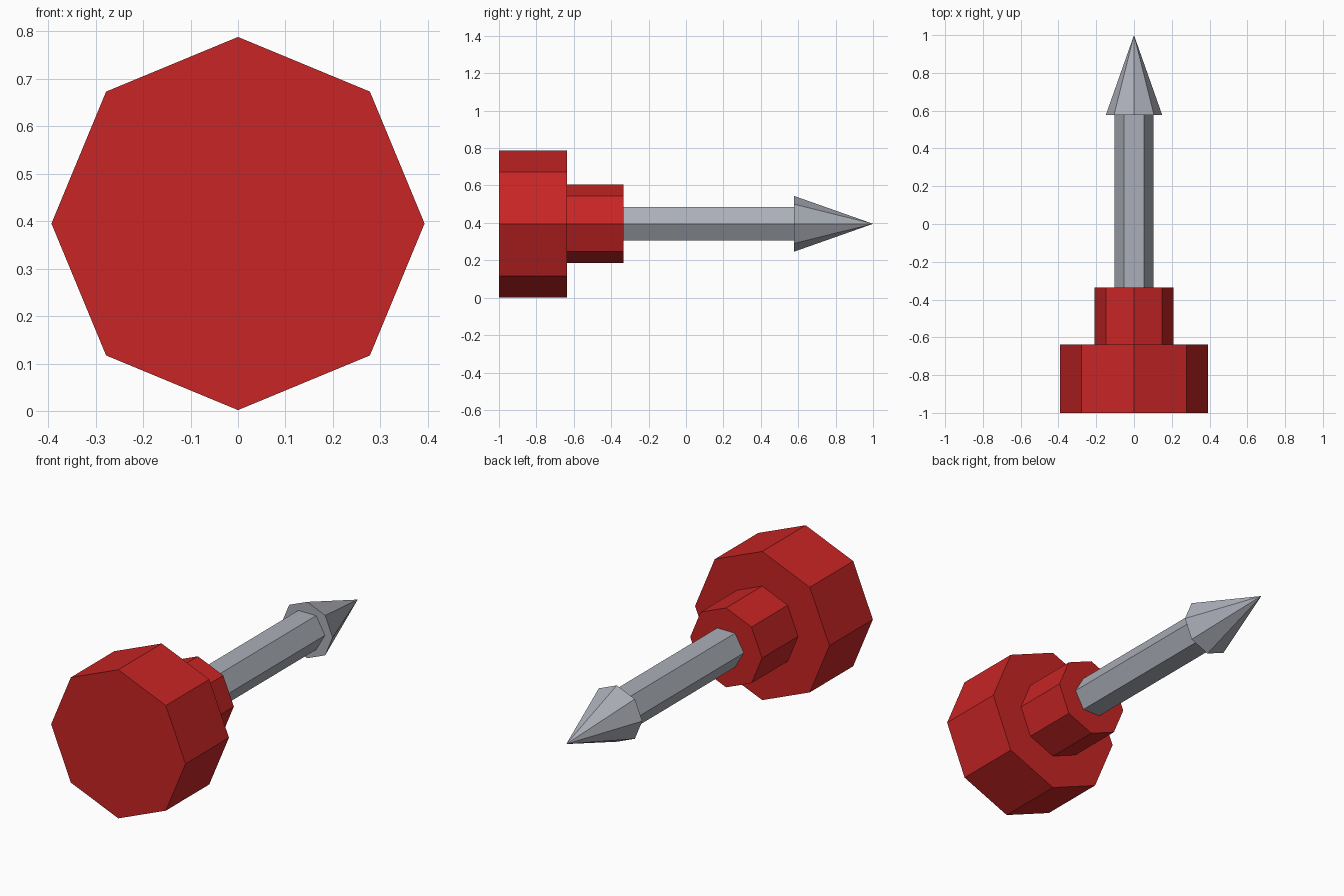
import bpy, bmesh
from math import cos, sin, tau

if "Cube" in bpy.data.objects:
    bpy.data.objects.remove(bpy.data.objects["Cube"])

AXIS_Z = 0.395  # height of the long axis


def material(name, color):
    m = bpy.data.materials.new(name)
    m.diffuse_color = (*color, 1)
    m.use_nodes = True
    m.node_tree.nodes["Principled BSDF"].inputs["Base Color"].default_value = m.diffuse_color
    return m


red = material("red", (0.58, 0.018, 0.018))
grey = material("steel grey", (0.41, 0.43, 0.48))


def prism(name, sides, radius, y0, y1, mat, pointed=False):
    """Closed prism or pyramid along y, with a corner on +x."""
    bm = bmesh.new()

    def ring(y):
        return [bm.verts.new((radius * cos(tau * i / sides), y,
                              AXIS_Z + radius * sin(tau * i / sides)))
                for i in range(sides)]

    base = ring(y0)
    bm.faces.new(base)
    if pointed:
        apex = bm.verts.new((0, y1, AXIS_Z))
        for i in range(sides):
            bm.faces.new((base[i], base[(i + 1) % sides], apex))
    else:
        end = ring(y1)
        bm.faces.new(end)
        for i in range(sides):
            j = (i + 1) % sides
            bm.faces.new((base[i], base[j], end[j], end[i]))
    bmesh.ops.recalc_face_normals(bm, faces=bm.faces)
    mesh = bpy.data.meshes.new(name)
    bm.to_mesh(mesh)
    bm.free()
    mesh.materials.append(mat)
    obj = bpy.data.objects.new(name, mesh)
    bpy.context.collection.objects.link(obj)


# Red grip: wide head and narrower collar
prism("head", 8, 0.393, -1.0, -0.637, red)
prism("collar", 8, 0.21, -0.637, -0.335, red)
# Steel shaft (hexagonal) and pointed tip
prism("shaft", 6, 0.104, -0.335, 0.578, grey)
prism("tip", 8, 0.149, 0.578, 1.0, grey, pointed=True)
